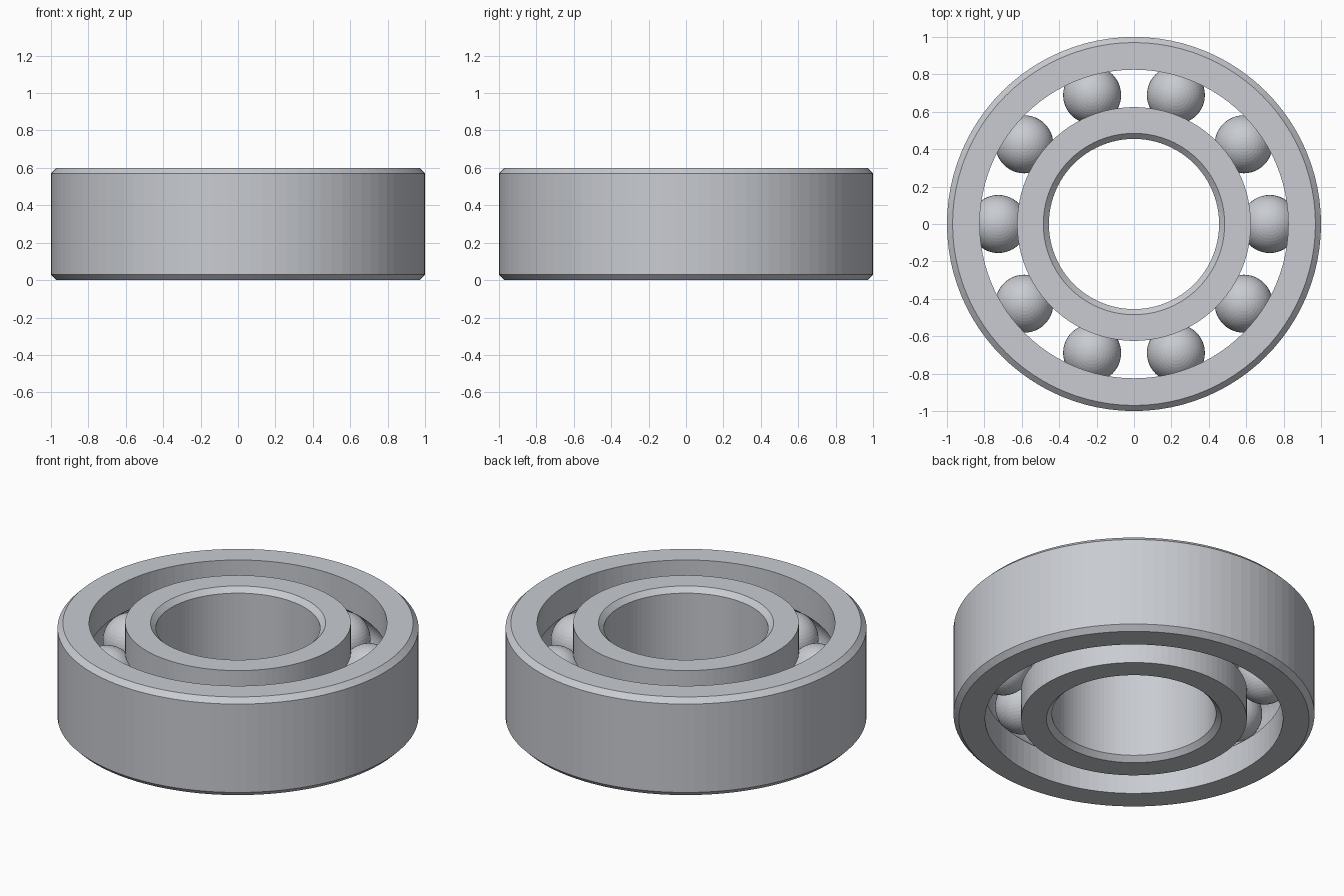
import bpy, bmesh
from math import sin, cos, pi, asin
from mathutils import Matrix, Vector

if "Cube" in bpy.data.objects:
    bpy.data.objects.remove(bpy.data.objects["Cube"])

HEIGHT, MID, CHAMFER = 0.6, 0.3, 0.03
PITCH, BALL, SEGMENTS, BALLS = 0.725, 0.155, 96, 10
INNER_LAND, OUTER_LAND = 0.625, 0.825

steel = bpy.data.materials.new("steel grey")
steel.use_nodes = True
color = (0.58, 0.6, 0.64, 1)
steel.diffuse_color = color
steel.node_tree.nodes["Principled BSDF"].inputs["Base Color"].default_value = color


def finish(name, bm):
    bmesh.ops.recalc_face_normals(bm, faces=bm.faces)
    mesh = bpy.data.meshes.new(name)
    bm.to_mesh(mesh)
    bm.free()
    mesh.materials.append(steel)
    obj = bpy.data.objects.new(name, mesh)
    bpy.context.collection.objects.link(obj)
    return obj


def groove(land, side, steps=12):
    """Raceway arc from bottom to top; side is +1 outside the balls, -1 inside."""
    start = asin((PITCH - land) * side / -BALL)
    angles = [start + (pi - 2 * start) * i / steps for i in range(steps + 1)]
    return [(PITCH + side * BALL * sin(a), MID - BALL * cos(a)) for a in angles]


def ring(name, rim, land, side):
    """Lathe a race: chamfered rim on one side, grooved land on the other."""
    edge = rim - side * CHAMFER
    profile = [(edge, HEIGHT), (rim, HEIGHT - CHAMFER), (rim, CHAMFER), (edge, 0), (land, 0)]
    profile += groove(land, side) + [(land, HEIGHT)]
    bm = bmesh.new()
    loops = []
    for s in range(SEGMENTS):
        a = 2 * pi * s / SEGMENTS
        loops.append([bm.verts.new((r * cos(a), r * sin(a), z)) for r, z in profile])
    for s in range(SEGMENTS):
        a, b = loops[s - 1], loops[s]
        for i in range(len(profile)):
            bm.faces.new((a[i - 1], a[i], b[i], b[i - 1]))
    return finish(name, bm)


# Inner and outer races
ring("outer_race", 1.0, OUTER_LAND, 1)
ring("inner_race", 0.455, INNER_LAND, -1)

# Rolling balls spaced evenly between the races
for n in range(BALLS):
    a = 2 * pi * n / BALLS
    bm = bmesh.new()
    bmesh.ops.create_uvsphere(
        bm, u_segments=48, v_segments=24, radius=BALL,
        matrix=Matrix.Translation(Vector((PITCH * cos(a), PITCH * sin(a), MID))))
    finish(f"ball_{n + 1}", bm)
